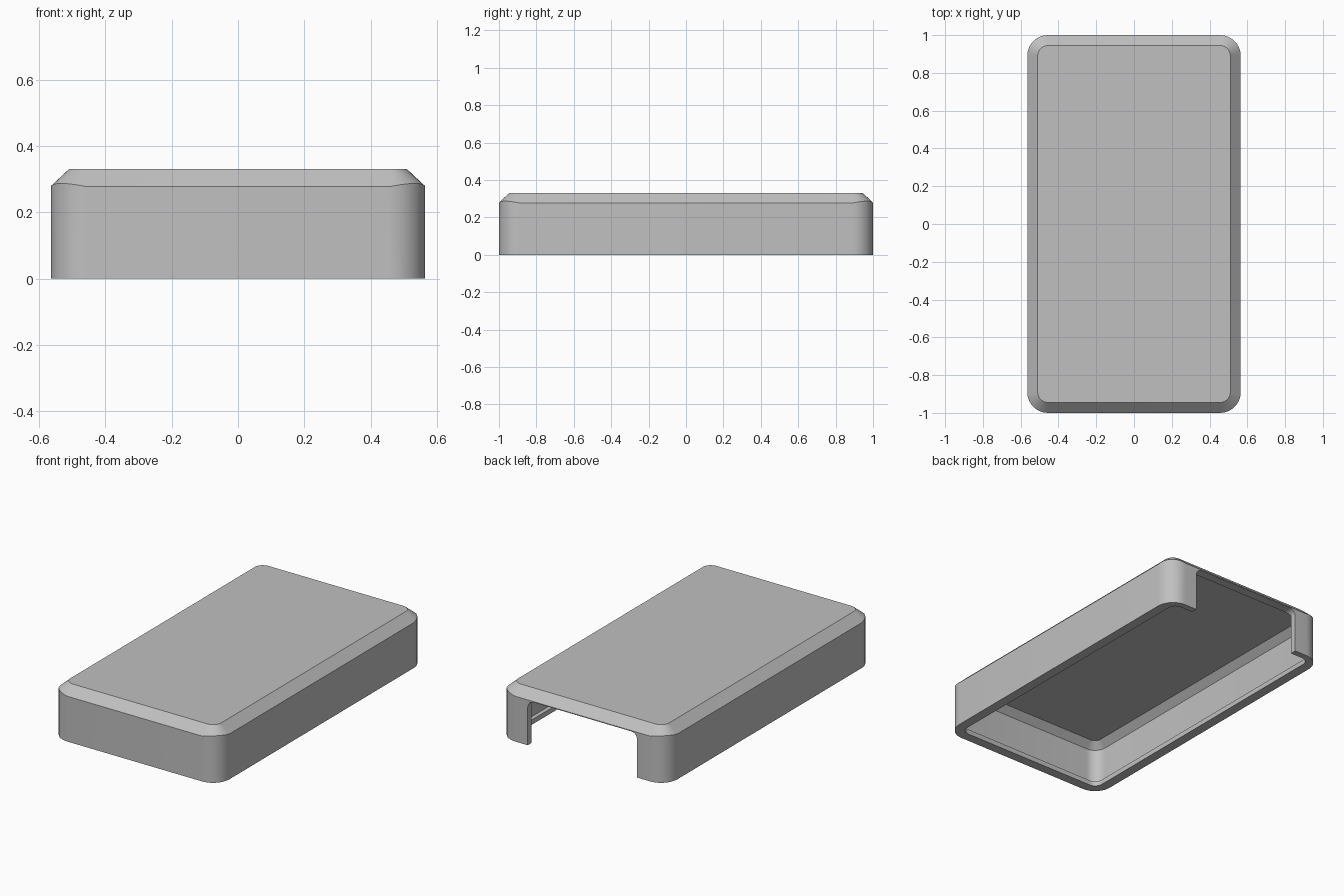
import bpy, bmesh, math

cube = bpy.data.objects.get("Cube")
if cube:
    bpy.data.objects.remove(cube, do_unlink=True)

grey = bpy.data.materials.new("plain_grey")
grey.use_nodes = True
colour = (0.53, 0.53, 0.53, 1)
grey.diffuse_color = colour
grey.node_tree.nodes["Principled BSDF"].inputs["Base Color"].default_value = colour

HALF_X, HALF_Y, RADIUS = 0.565, 1.0, 0.11
STEPS = 10


def ring(bm, inset, z, bump=0.0, back=None):
    """Rounded rectangle inset from the outline; bump lifts its corners."""
    back = inset if back is None else back
    hx, r = HALF_X - inset, max(RADIUS - inset, 0.04)
    front_y, back_y = -HALF_Y + inset, HALF_Y - back
    corners = [(hx - r, back_y - r), (r - hx, back_y - r),
               (r - hx, front_y + r), (hx - r, front_y + r)]
    verts = []
    for i, (cx, cy) in enumerate(corners):
        for s in range(STEPS + 1):
            t = s / STEPS
            a = (i + t) * math.pi / 2
            lift = bump * math.sin(math.pi * t)
            verts.append(bm.verts.new((cx + r * math.cos(a), cy + r * math.sin(a), z + lift)))
    return verts


def finish(name, bm):
    bmesh.ops.recalc_face_normals(bm, faces=bm.faces[:])
    mesh = bpy.data.meshes.new(name)
    bm.to_mesh(mesh)
    bm.free()
    mesh.materials.append(grey)
    obj = bpy.data.objects.new(name, mesh)
    bpy.context.collection.objects.link(obj)
    return obj


# Hollow cover: chamfered outside, lip round the open bottom, chamfered inside
bm = bmesh.new()
rings = [
    ring(bm, 0.055, 0.33),
    ring(bm, 0.0, 0.277, bump=0.01),
    ring(bm, 0.0, 0.0),
    ring(bm, 0.06, 0.0, back=0.038),
    ring(bm, 0.06, 0.03, back=0.038),
    ring(bm, 0.035, 0.03),
    ring(bm, 0.035, 0.25),
    ring(bm, 0.075, 0.29),
]
for a, b in zip(rings, rings[1:]):
    n = len(a)
    for i in range(n):
        j = (i + 1) % n
        bm.faces.new((a[i], a[j], b[j], b[i]))
bm.faces.new(rings[0])
bm.faces.new(rings[-1])
cover = finish("cover", bm)

# Cutter for the wide opening in the back wall, with rounded upper corners
bm = bmesh.new()
width, top, fillet = 0.37, 0.272, 0.04
outline = [(-width, -0.1), (width, -0.1)]
for side, start in ((1, 0), (-1, 90)):
    for s in range(7):
        a = math.radians(start + s * 15)
        outline.append((side * (width - fillet) + fillet * math.cos(a),
                        top - fillet + fillet * math.sin(a)))
face = bm.faces.new([bm.verts.new((x, 0.9, z)) for x, z in outline])
moved = bmesh.ops.extrude_face_region(bm, geom=[face])["geom"]
bmesh.ops.translate(bm, vec=(0, 0.3, 0),
                    verts=[v for v in moved if isinstance(v, bmesh.types.BMVert)])
cutter = finish("opening_cutter", bm)
cutter.hide_render = True

cut = cover.modifiers.new("back_opening", 'BOOLEAN')
cut.operation = 'DIFFERENCE'
cut.solver = 'EXACT'
cut.object = cutter

# Apply the cut, drop the cutter and smooth the rounded corners
bpy.ops.object.select_all(action='DESELECT')
cover.select_set(True)
bpy.context.view_layer.objects.active = cover
bpy.ops.object.modifier_apply(modifier=cut.name)
bpy.data.objects.remove(cutter, do_unlink=True)
bpy.ops.object.shade_smooth_by_angle(angle=math.radians(30))
